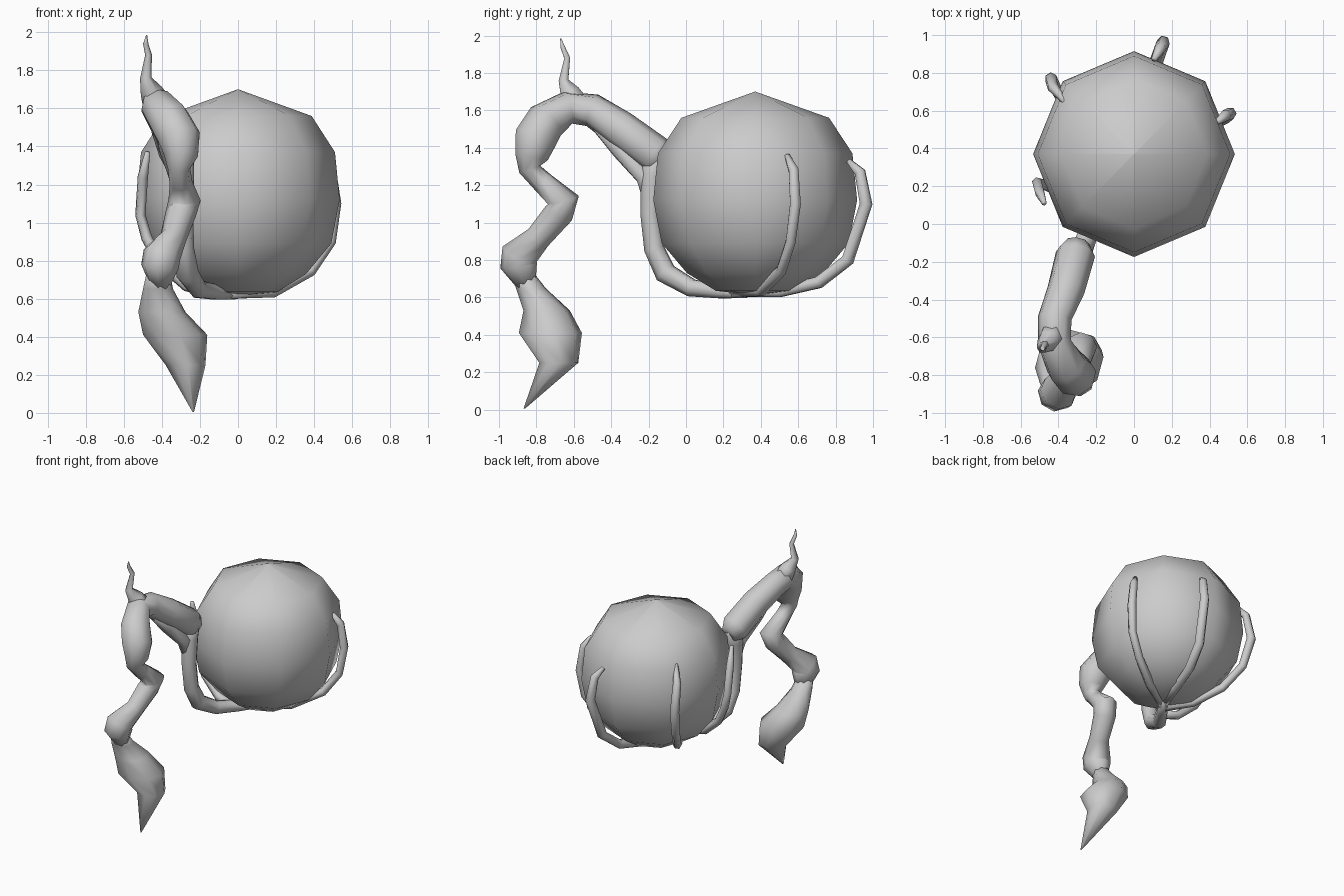
import bpy, bmesh, math
from mathutils import Vector


def finish(bm, name):
    bmesh.ops.remove_doubles(bm, verts=bm.verts, dist=0.0005)
    bmesh.ops.recalc_face_normals(bm, faces=bm.faces)
    for f in bm.faces:
        f.smooth = True
    me = bpy.data.meshes.new(name)
    bm.to_mesh(me)
    bm.free()
    ob = bpy.data.objects.new(name, me)
    bpy.context.collection.objects.link(ob)
    return ob


def skin(bm, rings):
    n = len(rings[0])
    for a, b in zip(rings, rings[1:]):
        for i in range(n):
            j = (i + 1) % n
            bm.faces.new((a[i], a[j], b[j], b[i]))
    bm.faces.new(rings[0])
    bm.faces.new(rings[-1])


def tube(name, pts, sides=8, level=False):
    """Tapered tube through (x, y, z, radius); level keeps the rings horizontal."""
    P = [Vector(p[:3]) for p in pts]
    bm = bmesh.new()
    rings, u = [], Vector((1, 0.13, 0))
    for k, p in enumerate(P):
        t = Vector((0, 0, 1))
        if not level:
            t = Vector()
            if k > 0:
                t += (p - P[k - 1]).normalized()
            if k < len(P) - 1:
                t += (P[k + 1] - p).normalized()
            t.normalize()
        u = (u - t * u.dot(t)).normalized()
        v = t.cross(u)
        r = pts[k][3]
        rings.append([bm.verts.new(p + r * (math.cos(a) * u + math.sin(a) * v))
                      for a in (2 * math.pi * i / sides for i in range(sides))])
    skin(bm, rings)
    return finish(bm, name)


# Faceted orb: eight-sided lathe
bm = bmesh.new()
profile = [(0.002, 1.70), (0.395, 1.56), (0.52, 1.37), (0.545, 1.12),
           (0.50, 0.89), (0.365, 0.73), (0.21, 0.635), (0.002, 0.612)]
skin(bm, [[bm.verts.new((r * math.sin(i * math.pi / 4) * 0.98,
                         0.37 - r * math.cos(i * math.pi / 4), z))
           for i in range(8)] for r, z in profile])
finish(bm, "orb")

# Twisting root, from the wrist over the top and down to the paddle
tube("twisted_root", [
    (-0.30, -0.10, 1.33, 0.065), (-0.31, -0.16, 1.36, 0.105),
    (-0.36, -0.35, 1.50, 0.10), (-0.42, -0.50, 1.60, 0.09),
    (-0.42, -0.63, 1.615, 0.09), (-0.36, -0.75, 1.54, 0.11),
    (-0.31, -0.805, 1.45, 0.115), (-0.30, -0.825, 1.35, 0.09),
    (-0.31, -0.835, 1.285, 0.06), (-0.30, -0.76, 1.21, 0.06),
    (-0.28, -0.655, 1.12, 0.085), (-0.30, -0.68, 1.05, 0.08),
    (-0.34, -0.79, 0.92, 0.07), (-0.40, -0.89, 0.83, 0.10),
    (-0.41, -0.895, 0.77, 0.10), (-0.41, -0.85, 0.66, 0.05)])

# Pointed paddle at the lower end
tube("paddle", [
    (-0.42, -0.88, 0.74, 0.06), (-0.42, -0.83, 0.65, 0.08),
    (-0.40, -0.745, 0.53, 0.125), (-0.33, -0.725, 0.41, 0.17),
    (-0.275, -0.68, 0.25, 0.105), (-0.235, -0.865, 0.005, 0.004)], level=True)

# Thin spike on the bend
tube("spike", [
    (-0.42, -0.58, 1.61, 0.08), (-0.455, -0.62, 1.69, 0.06),
    (-0.485, -0.655, 1.76, 0.03), (-0.47, -0.635, 1.88, 0.018),
    (-0.485, -0.66, 1.94, 0.014), (-0.48, -0.67, 1.985, 0.003)], sides=6)

# Web strand below the upper root
tube("web_strand", [
    (-0.42, -0.54, 1.59, 0.03), (-0.36, -0.35, 1.39, 0.055),
    (-0.31, -0.22, 1.245, 0.055), (-0.30, -0.195, 1.11, 0.035)], sides=6)

# Stem running down and under the orb
tube("stem", [
    (-0.30, -0.15, 1.40, 0.07), (-0.295, -0.18, 1.25, 0.065),
    (-0.29, -0.19, 1.05, 0.055), (-0.285, -0.17, 0.86, 0.055),
    (-0.265, -0.11, 0.73, 0.06), (-0.21, 0.03, 0.65, 0.05),
    (-0.11, 0.18, 0.632, 0.04), (-0.01, 0.32, 0.625, 0.03)])

# Claw-like fingers gripping the orb
fingers = {
    "finger_right": [
        (-0.06, 0.25, 0.63, 0.033), (0.18, 0.40, 0.635, 0.033),
        (0.38, 0.51, 0.745, 0.03), (0.485, 0.56, 0.90, 0.03),
        (0.51, 0.585, 1.10, 0.033), (0.485, 0.575, 1.28, 0.03),
        (0.44, 0.54, 1.36, 0.015)],
    "finger_back": [
        (-0.05, 0.26, 0.63, 0.033), (0.03, 0.50, 0.63, 0.033),
        (0.08, 0.71, 0.68, 0.036), (0.12, 0.865, 0.80, 0.036),
        (0.155, 0.963, 1.10, 0.035), (0.14, 0.93, 1.27, 0.031),
        (0.105, 0.87, 1.33, 0.015)],
    "finger_left_back": [
        (-0.08, 0.24, 0.63, 0.033), (-0.21, 0.40, 0.645, 0.032),
        (-0.33, 0.58, 0.73, 0.03), (-0.41, 0.71, 0.88, 0.03),
        (-0.44, 0.77, 1.09, 0.033), (-0.43, 0.725, 1.29, 0.03),
        (-0.365, 0.645, 1.40, 0.014)],
    "finger_left": [
        (-0.12, 0.13, 0.635, 0.035), (-0.27, 0.15, 0.67, 0.033),
        (-0.41, 0.18, 0.79, 0.03), (-0.48, 0.21, 0.92, 0.03),
        (-0.513, 0.22, 1.04, 0.028), (-0.50, 0.17, 1.24, 0.028),
        (-0.475, 0.11, 1.37, 0.014)]}
for name, pts in fingers.items():
    tube(name, pts, sides=6)
